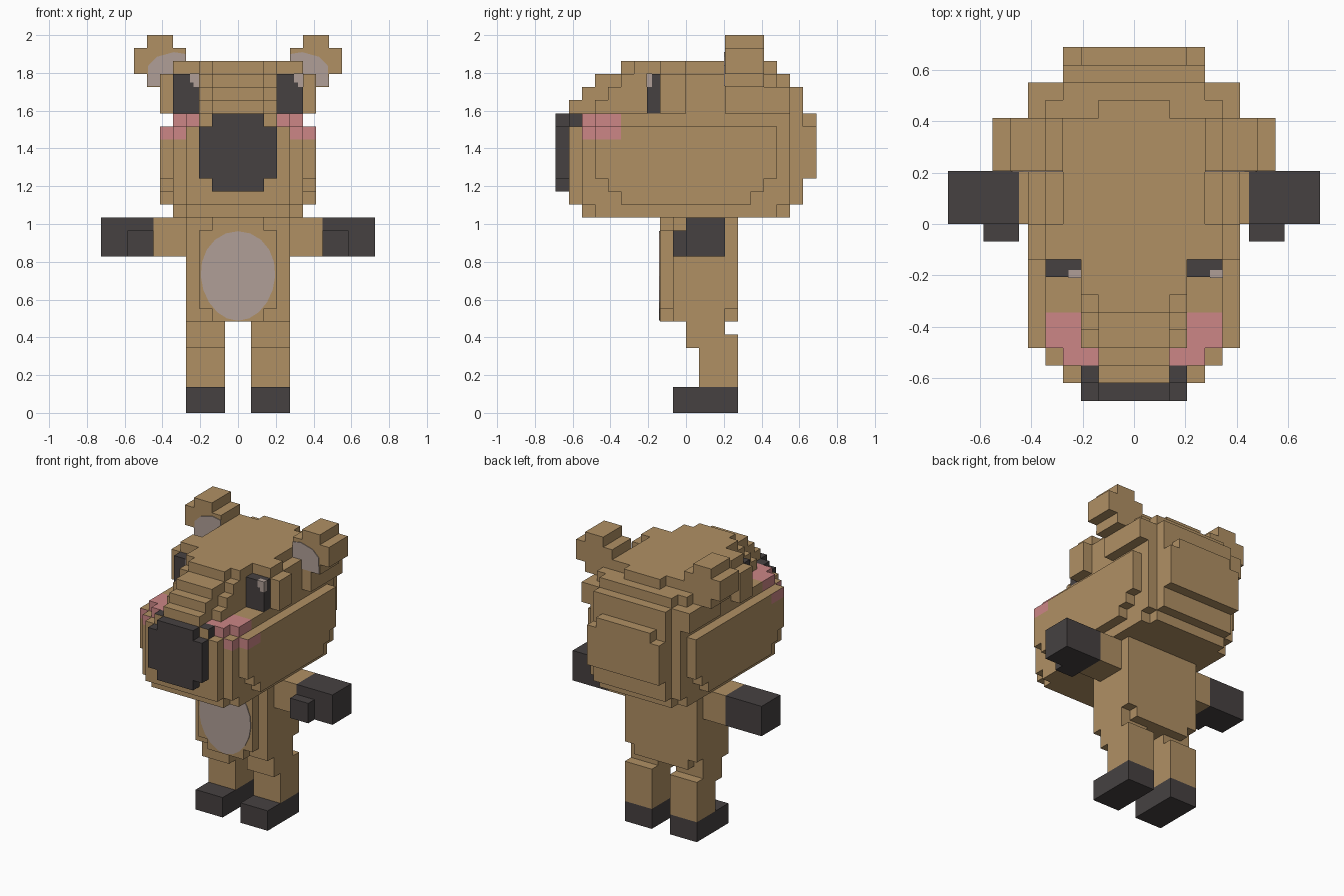
import bpy, bmesh, math
from mathutils import Vector

if "Cube" in bpy.data.objects:
    bpy.data.objects.remove(bpy.data.objects["Cube"])

U = 2 / 29  # block size


def material(name, rgb):
    m = bpy.data.materials.new(name)
    m.diffuse_color = (*rgb, 1)
    m.use_nodes = True
    m.node_tree.nodes["Principled BSDF"].inputs["Base Color"].default_value = m.diffuse_color
    return m


TAN = material("tan fur", (0.434, 0.279, 0.127))
DARK = material("dark charcoal", (0.061, 0.053, 0.053))
GREY = material("warm grey", (0.434, 0.347, 0.310))
PINK = material("blush pink", (0.604, 0.238, 0.238))
DIRS = [Vector(d) for d in ((1, 0, 0), (-1, 0, 0), (0, 1, 0), (0, -1, 0), (0, 0, 1), (0, 0, -1))]


def finish(name, bm, mats):
    me = bpy.data.meshes.new(name)
    bm.to_mesh(me)
    bm.free()
    for m in mats:
        me.materials.append(m)
    ob = bpy.data.objects.new(name, me)
    bpy.context.collection.objects.link(ob)
    return ob


def blocks(name, boxes, mats, paint=None):
    """Outer skin of a union of whole-block boxes (x0, x1, y0, y1, z0, z1)."""
    cells = {(x, y, z) for x0, x1, y0, y1, z0, z1 in boxes
             for x in range(x0, x1) for y in range(y0, y1) for z in range(z0, z1)}
    bm = bmesh.new()
    for c in sorted(cells):
        for n in DIRS:
            if tuple(int(a + b) for a, b in zip(c, n)) in cells:
                continue
            mid = Vector(c) + Vector((.5, .5, .5))
            a = Vector((n.y, n.z, n.x)) * .5
            b = n.cross(a)
            f = bm.faces.new([bm.verts.new((mid + n * .5 + s * a + t * b) * U)
                              for s, t in ((-1, -1), (1, -1), (1, 1), (-1, 1))])
            f.material_index = paint(mid, n) if paint else 0
    bmesh.ops.remove_doubles(bm, verts=bm.verts, dist=1e-4)
    bmesh.ops.dissolve_limit(bm, angle_limit=0.02, verts=bm.verts, edges=bm.edges,
                             delimit={'MATERIAL'})
    return finish(name, bm, mats)


def box(name, x0, x1, y0, y1, z0, z1, mat):
    bm = bmesh.new()
    bmesh.ops.create_cube(bm, size=1)
    for v in bm.verts:
        v.co = Vector(((x0 + x1) / 2 + v.co.x * (x1 - x0), (y0 + y1) / 2 + v.co.y * (y1 - y0),
                       (z0 + z1) / 2 + v.co.z * (z1 - z0))) * U
    return finish(name, bm, [mat])


def plate(name, pts, y, mat):
    """Thin front-facing plate from an x, z outline."""
    bm = bmesh.new()
    f = bm.faces.new([bm.verts.new((x, y, z)) for x, z in pts])
    r = bmesh.ops.extrude_face_region(bm, geom=[f])
    for v in r["geom"]:
        if isinstance(v, bmesh.types.BMVert):
            v.co.y -= 0.005
    bmesh.ops.recalc_face_normals(bm, faces=bm.faces)
    return finish(name, bm, [mat])


def sym(hx, y0, y1, z0, z1):
    return (-hx, hx, y0, y1, z0, z1)


def flip(s, a, b):
    return (a, b) if s > 0 else (-b, -a)


# head: lower jaw and cheeks, upper skull, stepped muzzle bridge, back panel
head = [sym(5, -7, 7, 15, 16), sym(4, -8, 8, 15, 16),
        sym(6, -5, 5, 16, 17), sym(5, -8, 8, 16, 22), sym(4, -9, 9, 16, 22),
        sym(6, -6, 6, 17, 18), sym(6, -7, 7, 18, 22),
        sym(5, -7, 8, 22, 23), sym(4, -8, 9, 22, 23), sym(3, -9, -8, 22, 23),
        sym(4, 9, 10, 18, 22), sym(3, 9, 10, 18, 23),
        sym(6, -2, 0, 23, 26), sym(5, 0, 8, 23, 25), sym(4, 0, 9, 23, 25),
        sym(6, 3, 8, 23, 25), sym(5, 0, 7, 25, 26), sym(4, 0, 8, 25, 26),
        sym(5, -2, 0, 26, 27), sym(4, 0, 6, 26, 27), sym(2, 0, 7, 26, 27)]
for i, y in enumerate((-9, -8, -7, -5)):
    head += [sym(2, y, 0, 23 + i, 24 + i), sym(3, (-7, -6, -5, -4)[i], 0, 23 + i, 24 + i)]


def paint_head(c, n):
    ax = abs(c.x)
    if 21 < c.z < 23 and ax > 2 and -8 < c.y < -5:      # blush on cheek corners
        return 0 if n.z > 0 and c.z < 22 else 2
    if c.z > 22 and c.z < 23 and 2 < ax < 3 and c.y < -8:   # nose corners
        return 0 if n.y < 0 else 1
    return 0


blocks("head", head, [TAN, DARK, PINK], paint_head)
blocks("nose", [sym(3, -10, -9, 18, 22), sym(2, -10, -9, 17, 23)], [DARK])

# torso with raised belly panel
blocks("torso", [sym(4, -1, 4, 8, 15), sym(4, -1, 3, 7, 8), sym(3, 3, 4, 7, 8),
                 sym(3, -2, -1, 8, 14), sym(2, -2, -1, 7, 15)], [TAN])
belly = []
for i in range(20):
    a = 2 * math.pi * i / 20
    w = 0.197 * (1 + 0.06 * math.sin(a))
    belly.append((w * math.cos(a), 0.725 + 0.237 * math.sin(a)))
plate("belly_patch", belly, -2 * U, GREY)

for s, side in ((1, "right"), (-1, "left")):
    # ears with inner patches
    blocks(side + "_ear", [(*flip(s, a, b), 3, 6, z0, z1) for a, b, z0, z1 in
                           ((5, 7, 28, 29), (4, 8, 26, 28), (4, 7, 25, 26), (4, 6, 24, 25))], [TAN])
    plate(side + "_inner_ear", [(s * x, z) for x, z in
                                ((.277, 1.90), (.34, 1.91), (.43, 1.885), (.475, 1.84),
                                 (.48, 1.73), (.277, 1.73))], 3 * U, GREY)
    # eyes with stepped highlights on the same side of each eye
    box(side + "_eye", *flip(s, 3, 5), -3, -2, 23, 26, DARK)
    ex = 5 if s > 0 else -3
    box(side + "_eye_glint", ex - .7, ex + .03, -3.05, -2.6, 25.35, 26.04, GREY)
    box(side + "_eye_glint_low", ex - .4, ex + .03, -3.05, -2.6, 25.0, 25.35, GREY)
    # arms, hands and thumbs
    box(side + "_arm", *flip(s, 4, 6.5), 0, 3, 12, 15, TAN)
    box(side + "_hand", *flip(s, 6.5, 10.5), 0, 3, 12, 15, DARK)
    box(side + "_thumb", *flip(s, 6.5, 8.5), -1, 0, 12, 14, DARK)
    # legs and feet
    x = flip(s, 1, 4)
    blocks(side + "_leg", [(*x, 0, 3, 5, 7), (*x, 1, 4, 2, 6)], [TAN])
    box(side + "_foot", *x, -1, 4, 0, 2, DARK)
